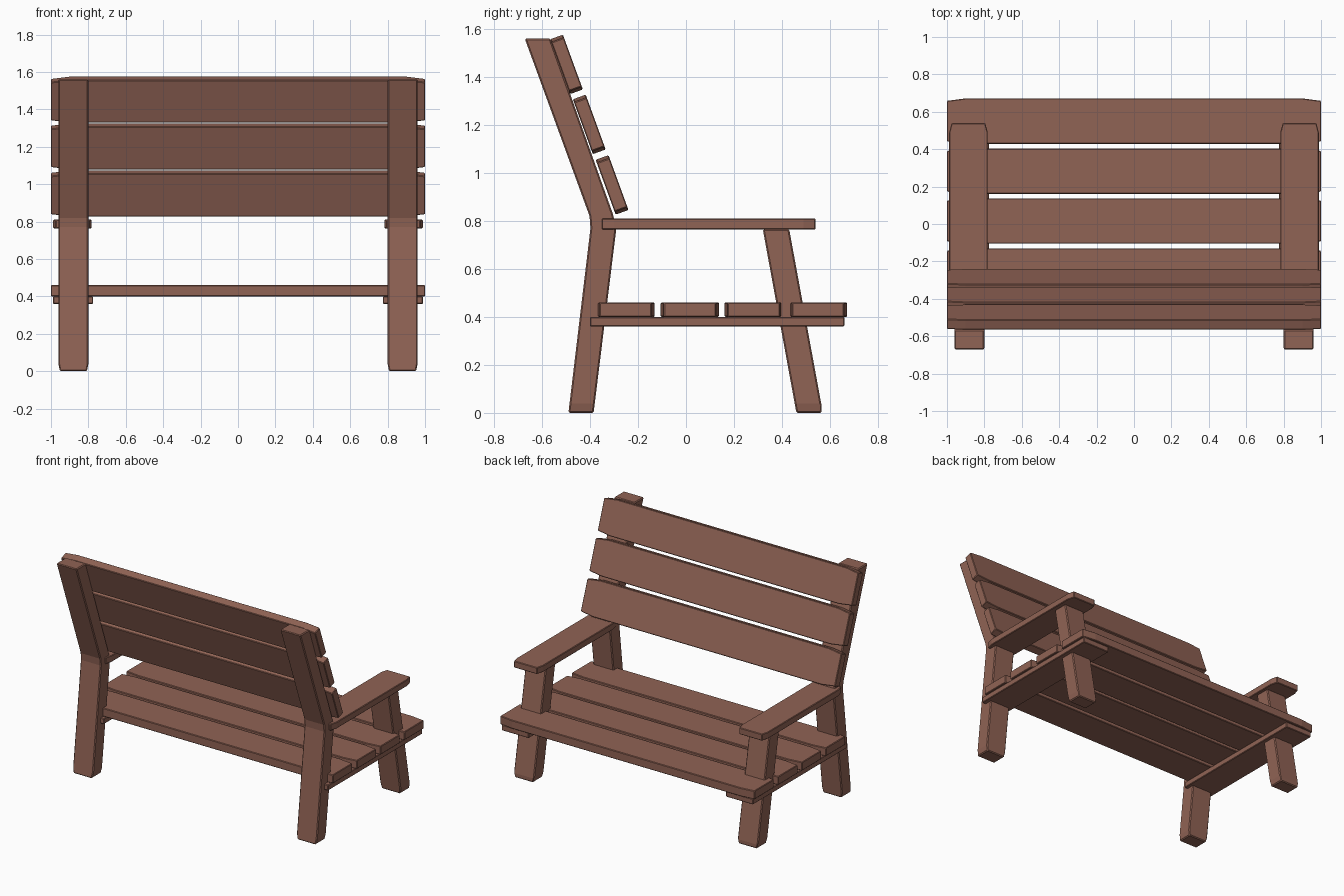
import bpy, bmesh, math
from mathutils import Matrix, Vector

cube = bpy.data.objects.get("Cube")
if cube:
    bpy.data.objects.remove(cube)

wood = bpy.data.materials.new("brown_wood")
wood.use_nodes = True
colour = (0.28, 0.125, 0.09, 1)
wood.diffuse_color = colour
bsdf = next(n for n in wood.node_tree.nodes if n.type == 'BSDF_PRINCIPLED')
bsdf.inputs["Base Color"].default_value = colour
bsdf.inputs["Roughness"].default_value = 0.8


def finish(name, bm, bevel=0.0):
    bmesh.ops.recalc_face_normals(bm, faces=bm.faces)
    mesh = bpy.data.meshes.new(name)
    bm.to_mesh(mesh)
    bm.free()
    mesh.materials.append(wood)
    obj = bpy.data.objects.new(name, mesh)
    bpy.context.collection.objects.link(obj)
    if bevel:
        mod = obj.modifiers.new("soft_edges", 'BEVEL')
        mod.width, mod.segments = bevel, 1
        mod.limit_method, mod.angle_limit = 'ANGLE', math.radians(40)
    return obj


def extrude(points, offset):
    """Closed solid from a flat outline pushed along offset."""
    bm = bmesh.new()
    face = bm.faces.new([bm.verts.new(p) for p in points])
    made = bmesh.ops.extrude_face_region(bm, geom=[face])["geom"]
    bmesh.ops.translate(bm, vec=offset, verts=[g for g in made if isinstance(g, bmesh.types.BMVert)])
    return bm


def plank(name, centre, length, width, thick, taper=0.1, inset=0.013, rot=None):
    """Board along x whose corners are trimmed towards both ends."""
    l, w = length / 2, width / 2
    pts = [(-l, -w + inset), (-l + taper, -w), (l - taper, -w), (l, -w + inset),
           (l, w - inset), (l - taper, w), (-l + taper, w), (-l, w - inset)]
    bm = extrude([(x, y, -thick / 2) for x, y in pts], Vector((0, 0, thick)))
    bm.transform(Matrix.Translation(centre) @ (rot or Matrix()))
    return finish(name, bm, 0.004)


def post(name, side, profile):
    """Leg cut from a y-z profile, with the foot narrowed at the floor."""
    mid, half = 0.88 * side, 0.08
    bm = extrude([(mid - half, y, z) for y, z in profile], Vector((2 * half, 0, 0)))
    bmesh.ops.bisect_plane(bm, geom=bm.verts[:] + bm.edges[:] + bm.faces[:],
                           plane_co=(0, 0, 0.04), plane_no=(0, 0, 1))
    for v in bm.verts:
        if v.co.z < 0.01:
            v.co.x = mid + (v.co.x - mid) * 0.9
    return finish(name, bm, 0.006)


# Seat slats
for i, y in enumerate((-0.252, 0.016, 0.282, 0.55)):
    plank(f"seat_slat_{i + 1}", (0, y, 0.43), 2.0, 0.243, 0.06)

# Reclined back slats
lean = Matrix.Rotation(math.radians(110), 4, 'X')
for i, (y, z) in enumerate(((-0.308, 0.95), (-0.403, 1.202), (-0.498, 1.452))):
    plank(f"back_slat_{i + 1}", (0, y, z), 2.0, 0.243, 0.057, rot=lean)

# Posts, rails and armrests on both sides
back_profile = [(-0.49, 0), (-0.385, 0), (-0.29, 0.77), (-0.305, 0.83),
                (-0.565, 1.56), (-0.672, 1.56), (-0.402, 0.82), (-0.398, 0.77)]
front_profile = [(0.46, 0), (0.565, 0), (0.565, 0.03), (0.43, 0.765), (0.32, 0.765)]
quarter = Matrix.Rotation(math.pi / 2, 4, 'Z')
for side, label in ((1, "left"), (-1, "right")):
    post(f"back_post_{label}", side, back_profile)
    post(f"front_leg_{label}", side, front_profile)
    plank(f"seat_rail_{label}", (0.882 * side, 0.13, 0.38), 1.06, 0.214, 0.04,
          inset=0, rot=quarter)
    plank(f"armrest_{label}", (0.885 * side, 0.094, 0.787), 0.89, 0.206, 0.047,
          taper=0.05, rot=quarter)
